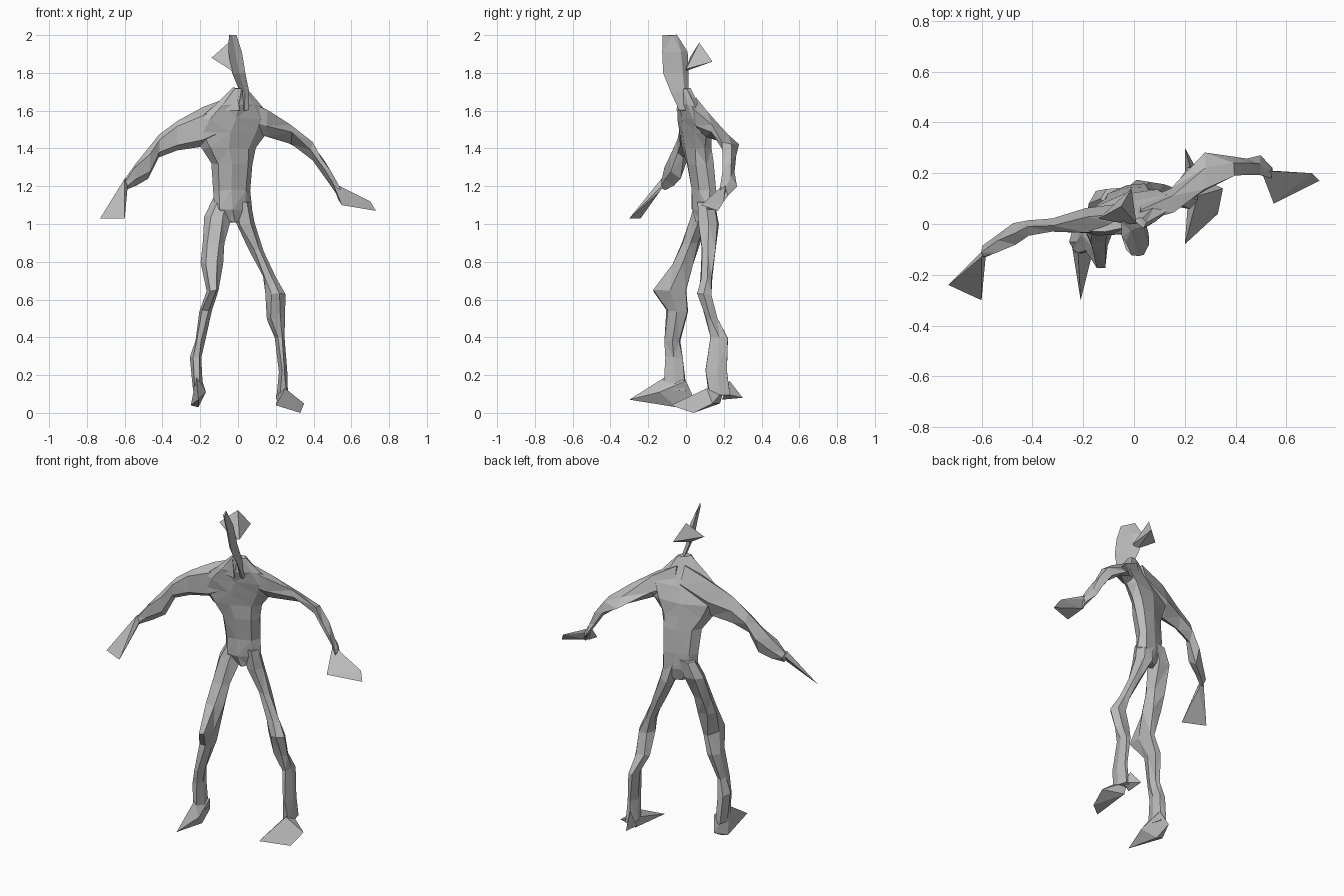
import bpy
import bmesh
import math
import random
from mathutils import Vector

random.seed(4)
CM = 0.01  # all part sizes below are in hundredths of a unit

default_cube = bpy.data.objects.get("Cube")
if default_cube:
    bpy.data.objects.remove(default_cube, do_unlink=True)

# One plain grey for the whole figure
grey = bpy.data.materials.new("plain grey")
grey.use_nodes = True
colour = (0.5, 0.5, 0.5, 1)
grey.diffuse_color = colour
grey.node_tree.nodes["Principled BSDF"].inputs["Base Color"].default_value = colour


def finish(name, bm):
    """Turn a bmesh into a flat shaded, faceted object."""
    bmesh.ops.triangulate(bm, faces=bm.faces[:])
    bmesh.ops.recalc_face_normals(bm, faces=bm.faces[:])
    mesh = bpy.data.meshes.new(name)
    bm.to_mesh(mesh)
    bm.free()
    mesh.materials.append(grey)
    part = bpy.data.objects.new(name, mesh)
    bpy.context.collection.objects.link(part)
    return part


def loft(name, stations, along_x=False, sides=6, slope=0, crumple=0.6):
    """Skin rings given as (position, low_a, high_a, low_b, high_b).

    Upright parts use a = x, b = y at height z; sideways parts use
    a = y, b = z at position x. Slope shears b along a.
    """
    bm = bmesh.new()
    rings = []
    for position, low_a, high_a, low_b, high_b in stations:
        mid_a, half_a = (low_a + high_a) / 2, (high_a - low_a) / 2
        mid_b, half_b = (low_b + high_b) / 2, (high_b - low_b) / 2
        ring = []
        for i in range(sides):
            angle = math.tau * i / sides
            a = mid_a + half_a * math.cos(angle)
            b = mid_b + half_b * math.sin(angle) * 1.12 + slope * (a - mid_a)
            point = Vector((position, a, b) if along_x else (a, b, position))
            point += Vector([random.uniform(-crumple, crumple) for _ in range(3)])
            ring.append(bm.verts.new(point * CM))
        rings.append(ring)
    for ring, following in zip(rings, rings[1:]):
        for i in range(sides):
            j = (i + 1) % sides
            bm.faces.new((ring[i], ring[j], following[j], following[i]))
    bm.faces.new(rings[0])
    bm.faces.new(rings[-1])
    return finish(name, bm)


def shard(name, points):
    """Angular solid wrapped around a few corner points."""
    bm = bmesh.new()
    corners = [bm.verts.new(Vector(point) * CM) for point in points]
    result = bmesh.ops.convex_hull(bm, input=corners)
    loose = [v for v in result["geom_interior"] if isinstance(v, bmesh.types.BMVert)]
    bmesh.ops.delete(bm, geom=loose, context="VERTS")
    return finish(name, bm)


# Torso, from the crotch to the base of the neck
loft("torso", [
    (101, -6, 2, 6, 13),
    (108, -13, 7, 4, 15),
    (118, -13, 7, 4, 15),
    (132, -14, 8, 2, 13),
    (140, -19, 10, 0, 12),
    (148, -24, 15, -1, 11),
    (156, -21, 18, -2, 8),
    (163, -12, 12, -3, 5),
    (172, -2, 5, -3, 2),
], sides=8, slope=0.3)
shard("collar_flap", [(-10, -3, 160), (-1, -4, 171), (1, -5, 160), (-3, 3, 163)])

# Head, a narrow diagonal blade with a pointed hood behind it
loft("head", [
    (160, 1, 6, -2, 4),
    (170, 1, 6, -6, -1),
    (180, -3, 4, -9, -2),
    (191, -5, 2, -9, -3),
    (200, -5, -1, -10, -7),
], sides=4, slope=-1.9, crumple=0.3)
shard("head_spike", [
    (-5, 7, 196), (-14, 2, 188), (-1, 14, 186), (-3, 0, 181), (1, 0, 182),
])

# Left arm and hand, the upper arm tilted down towards the back
loft("left_arm", [
    (2, 0, 9, 151, 167),
    (15, 4, 14, 147, 160),
    (28, 12, 28, 144, 149),
    (39, 18, 27, 135, 143),
    (45, 19, 26, 126, 134),
    (50, 19, 27, 119, 126),
    (54, 18, 22, 113, 119),
], along_x=True, sides=5, slope=-0.6)
shard("left_hand", [
    (50, 21, 122), (54, 21, 118), (70, 20, 112),
    (73, 17, 107), (55, 8, 110), (53, 19, 113),
])

# Right arm and hand
loft("right_arm", [
    (-2, -2, 8, 148, 168),
    (-19, -5, 6, 141, 161),
    (-32, -4, 2, 139, 154),
    (-42, -5, 1, 136, 147),
    (-47, -9, 0, 125, 140),
    (-54, -12, -4, 121, 132),
    (-60, -14, -9, 118, 124),
], along_x=True, sides=5)
shard("right_hand", [
    (-58, -9, 124), (-60, -13, 124), (-59, -14, 117),
    (-73, -24, 103), (-60, -30, 103),
])

# Left leg, trailing behind
loft("left_leg", [
    (112, -4, 7, 6, 15),
    (100, -1, 9, 7, 17),
    (86, 6, 14, 8, 16),
    (72, 13, 20, 8, 14),
    (63, 15, 25, 6, 13),
    (50, 15, 25, 10, 17),
    (40, 20, 25, 13, 22),
    (22, 22, 26, 10, 22),
    (9, 21, 27, 12, 23),
])
shard("left_foot", [
    (20, -8, 4), (33, 4, 0), (35, 14, 5),
    (25, 11, 13), (22, 20, 12), (22, 18, 5),
])
shard("left_heel", [(20, 30, 8), (20, 19, 7), (25, 21, 10), (22, 23, 17)])

# Right leg, stepping forward with a sharp knee
loft("right_leg", [
    (114, -13, -2, 5, 14),
    (104, -18, -4, 3, 13),
    (90, -19, -7, -2, 7),
    (79, -20, -8, -7, 4),
    (65, -17, -10, -17, 0),
    (54, -20, -14, -10, 1),
    (38, -23, -18, -11, -3),
    (29, -26, -19, -11, -2),
    (12, -24, -19, -12, 0),
])
shard("right_foot", [
    (-21, -30, 7), (-17, -14, 11), (-25, -5, 4), (-21, -5, 3),
    (-22, 4, 8), (-19, 0, 17), (-22, -11, 19),
])
